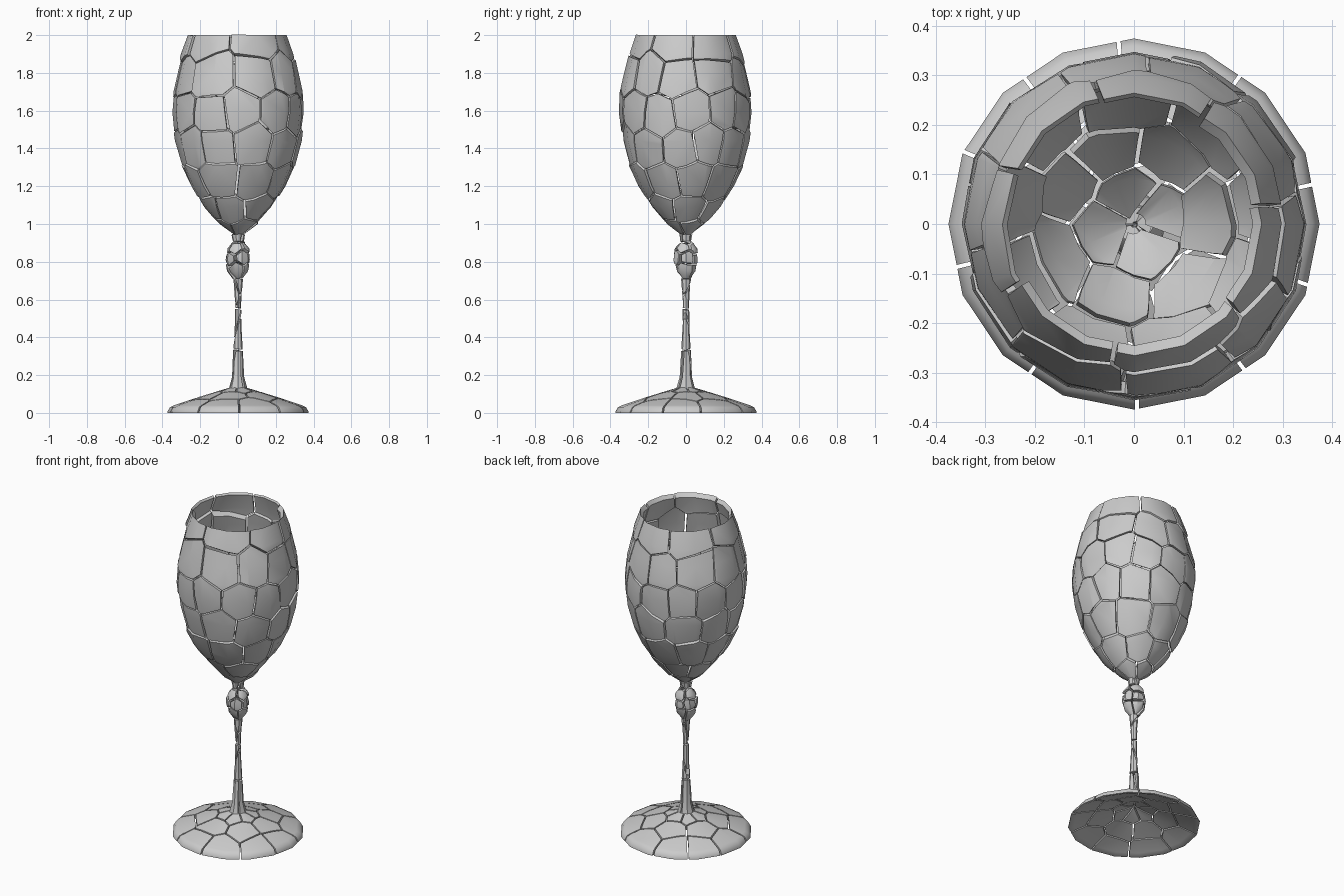
import bpy, bmesh, math, random
from mathutils import Vector, Matrix

random.seed(7)
cube = bpy.data.objects.get("Cube")
if cube:
    bpy.data.objects.remove(cube)


def lathe(profile, sides):
    """Open surface of revolution from (radius, height) pairs."""
    bm = bmesh.new()
    verts = [bm.verts.new((r, 0, z)) for r, z in profile]
    edges = [bm.edges.new(pair) for pair in zip(verts, verts[1:])]
    bmesh.ops.spin(bm, geom=verts + edges, axis=(0, 0, 1), cent=(0, 0, 0),
                   angle=math.tau, steps=sides, use_merge=True)
    bmesh.ops.remove_doubles(bm, verts=bm.verts, dist=0.0005)
    return bm


def ring_seeds(rings, wobble):
    """Shard centres on rings of (radius, height, count)."""
    seeds = []
    for r, z, count in rings:
        start = random.random() * math.tau
        for i in range(count):
            a = start + math.tau * (i + random.uniform(-0.2, 0.2)) / count
            seeds.append(Vector((r * math.cos(a), r * math.sin(a),
                                 z + random.uniform(-wobble, wobble))))
    return seeds


def shatter(name, surface, seeds, gap, inner, tilt, shift):
    """Cut the surface into cells round the seeds and thicken each cell."""
    for seed in seeds:
        bm = surface.copy()
        others = sorted((s for s in seeds if s is not seed),
                        key=lambda s: (s - seed).length)
        for other in others:
            away = (other - seed).normalized()
            bmesh.ops.bisect_plane(
                bm, geom=bm.verts[:] + bm.edges[:] + bm.faces[:], dist=0.0001,
                plane_co=(seed + other) / 2 - away * gap / 2,
                plane_no=away, clear_outer=True)
            if not bm.faces:
                break
        if not bm.faces:
            bm.free()
            continue
        # thickness towards the inside
        depth = random.random()
        result = bmesh.ops.extrude_face_region(bm, geom=bm.faces[:], use_keep_orig=True)
        for item in result["geom"]:
            if isinstance(item, bmesh.types.BMVert):
                item.co = inner(item.co.copy(), depth)
        bmesh.ops.recalc_face_normals(bm, faces=bm.faces)
        # slight displacement of the loose shard
        axis = Vector([random.uniform(-1, 1) for _ in range(3)]).normalized()
        bmesh.ops.rotate(bm, verts=bm.verts, cent=seed,
                         matrix=Matrix.Rotation(random.uniform(-tilt, tilt), 3, axis))
        out = Vector((seed.x, seed.y, 0)).normalized()
        bmesh.ops.translate(bm, verts=bm.verts, vec=out * random.uniform(-shift, shift))
        mesh = bpy.data.meshes.new(name)
        bm.to_mesh(mesh)
        bm.free()
        obj = bpy.data.objects.new(name, mesh)
        bpy.context.collection.objects.link(obj)
        shards.append(obj)
    surface.free()


def bowl_inner(co, depth):
    towards = Vector((0, 0, 1.7)) - co
    return co + towards.normalized() * (0.012 + 0.022 * depth)


def foot_inner(co, depth):
    return Vector((co.x, co.y, max(0, co.z - 0.03)))


def stem_inner(co, depth):
    return Vector((co.x * 0.15, co.y * 0.15, co.z))


shards = []

# Bowl
bowl = lathe([(0.02, 0.94), (0.1, 1.0), (0.18, 1.09), (0.25, 1.2), (0.3, 1.31),
              (0.335, 1.44), (0.352, 1.59), (0.345, 1.7), (0.322, 1.8),
              (0.298, 1.9), (0.262, 2.0)], 16)
bowl_seeds = ring_seeds([(0.07, 0.98, 4), (0.15, 1.07, 7), (0.25, 1.22, 9),
                         (0.33, 1.41, 11), (0.35, 1.59, 12), (0.32, 1.78, 10),
                         (0.28, 1.96, 7)], 0.025)
shatter("bowl_shard", bowl, bowl_seeds, 0.009, bowl_inner, 0.045, 0.006)

# Knop between bowl and stem
knop = lathe([(0.025, 0.71), (0.055, 0.75), (0.065, 0.81), (0.058, 0.87),
              (0.028, 0.91), (0.035, 0.945)], 10)
knop_seeds = ring_seeds([(0.045, 0.76, 4), (0.06, 0.82, 5), (0.045, 0.88, 4),
                         (0.03, 0.935, 3)], 0.012)
shatter("knop_shard", knop, knop_seeds, 0.01, stem_inner, 0.12, 0.004)

# Stem
stem = lathe([(0.05, 0.125), (0.032, 0.19), (0.025, 0.33), (0.018, 0.46),
              (0.017, 0.58), (0.026, 0.71)], 8)
stem_seeds = ring_seeds([(0.035, 0.22, 3), (0.02, 0.45, 2), (0.02, 0.65, 3)], 0.015)
shatter("stem_shard", stem, stem_seeds, 0.009, stem_inner, 0.02, 0.002)

# Foot
foot = lathe([(0.004, 0.15), (0.05, 0.132), (0.13, 0.108), (0.22, 0.08),
              (0.34, 0.04), (0.36, 0.03), (0.374, 0.006)], 16)
foot_seeds = ring_seeds([(0.06, 0.12, 7), (0.17, 0.09, 7), (0.31, 0.05, 10)], 0.0)
shatter("foot_shard", foot, foot_seeds, 0.008, foot_inner, 0.0, 0.0)

# Smooth curved faces, keep broken edges sharp
bpy.ops.object.select_all(action="DESELECT")
for obj in shards:
    obj.select_set(True)
bpy.context.view_layer.objects.active = shards[0]
bpy.ops.object.shade_smooth_by_angle(angle=math.radians(35))
